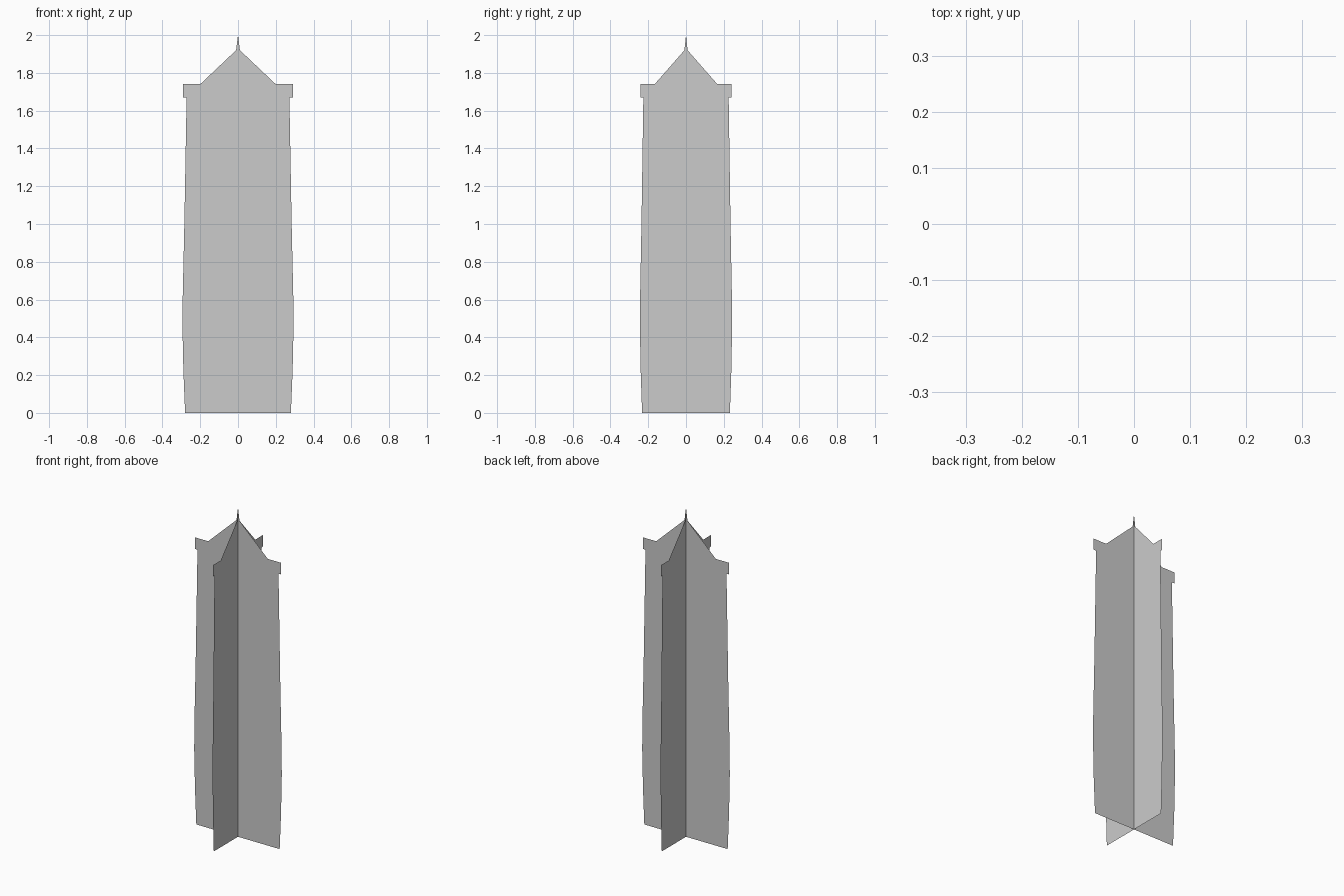
import bpy, bmesh
from math import radians
from mathutils import Matrix

if "Cube" in bpy.data.objects:
    bpy.data.objects.remove(bpy.data.objects["Cube"])

# Half outline of the tower card: (half width, height)
PROFILE = [(0.28, 0), (0.289, 0.22), (0.294, 0.45), (0.293, 0.6), (0.284, 1.0),
           (0.272, 1.67), (0.29, 1.67), (0.29, 1.74), (0.20, 1.74),
           (0.01, 1.92), (0, 2.0)]


def make_card(name, scale, angle):
    bm = bmesh.new()
    pts = [(0, 0)] + PROFILE
    verts = [bm.verts.new((w * scale, 0, z)) for w, z in pts]
    bm.faces.new(verts)
    # Mirror the half outline across the centre line
    mirrored = [bm.verts.new((-w * scale, 0, z)) for w, z in pts]
    bm.faces.new(mirrored[::-1])
    bmesh.ops.remove_doubles(bm, verts=bm.verts, dist=1e-5)
    bmesh.ops.triangulate(bm, faces=bm.faces)
    bmesh.ops.transform(bm, matrix=Matrix.Rotation(angle, 4, 'Z'), verts=bm.verts)
    mesh = bpy.data.meshes.new(name)
    bm.to_mesh(mesh)
    bm.free()
    obj = bpy.data.objects.new(name, mesh)
    bpy.context.collection.objects.link(obj)
    return obj


# Two crossed flat cards
make_card("wide_tower_card", 1.0, 0)
make_card("narrow_tower_card", 0.83, radians(90))
